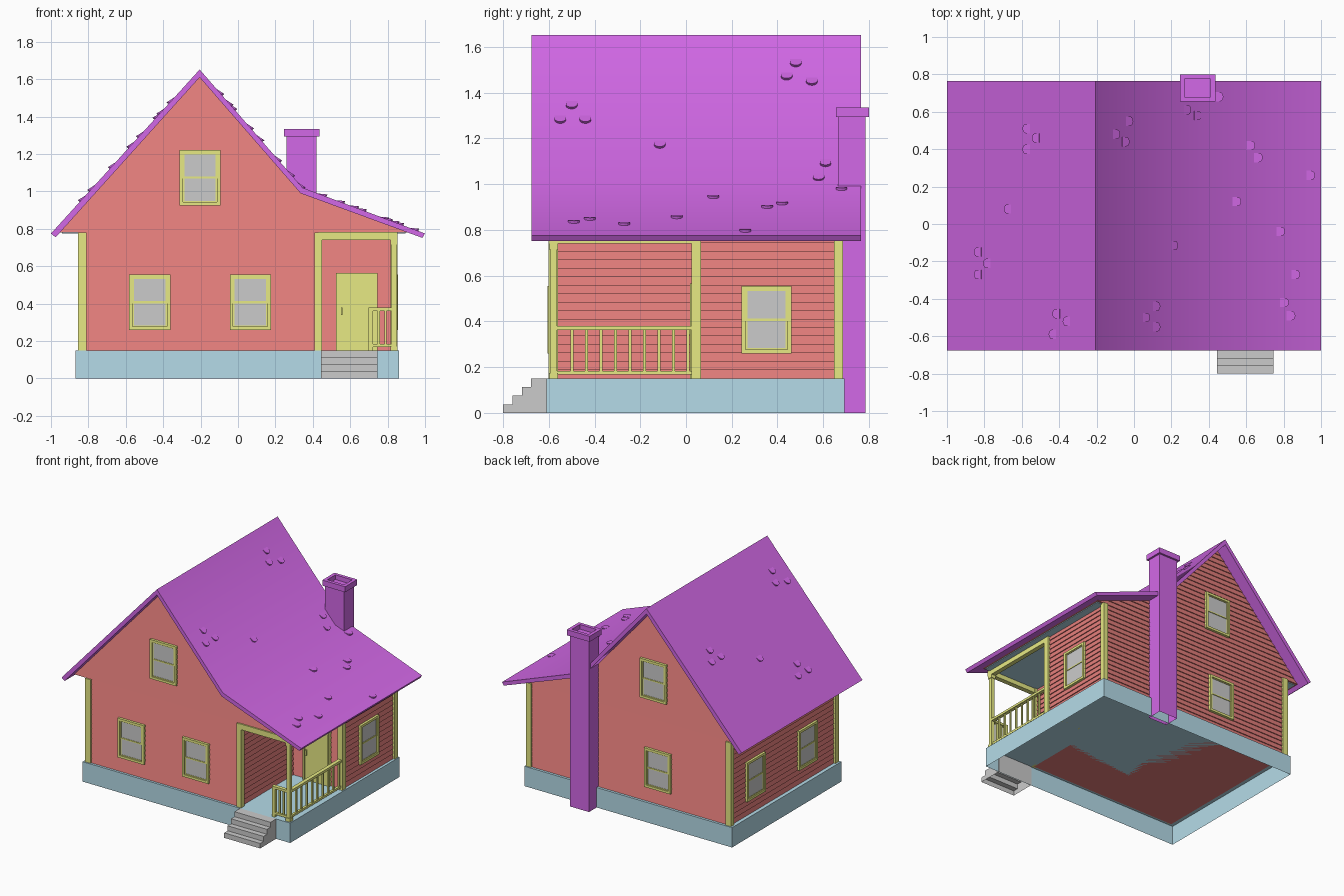
import bpy, bmesh, math
from mathutils import Matrix, Vector

if "Cube" in bpy.data.objects:
    bpy.data.objects.remove(bpy.data.objects["Cube"])


def material(name, rgb):
    m = bpy.data.materials.new(name)
    m.diffuse_color = (*rgb, 1)
    m.use_nodes = True
    m.node_tree.nodes["Principled BSDF"].inputs["Base Color"].default_value = m.diffuse_color
    return m


RED = material("siding_red", (0.78, 0.21, 0.20))
PURPLE = material("roof_purple", (0.65, 0.14, 0.80))
YELLOW = material("trim_yellow", (0.80, 0.82, 0.23))
BLUE = material("foundation_blue", (0.46, 0.71, 0.81))


def finish(name, bm, mat=None, matrix=None, open_bottom=False):
    bmesh.ops.recalc_face_normals(bm, faces=bm.faces)
    if open_bottom:
        low = [f for f in bm.faces if all(v.co.z < 0.001 for v in f.verts)]
        bmesh.ops.delete(bm, geom=low, context='FACES')
    me = bpy.data.meshes.new(name)
    bm.to_mesh(me)
    bm.free()
    ob = bpy.data.objects.new(name, me)
    bpy.context.collection.objects.link(ob)
    if mat:
        me.materials.append(mat)
    if matrix:
        ob.matrix_world = matrix
    return ob


def boxes(name, items, mat=None, matrix=None, open_bottom=False):
    """Each item is (x0, x1, y0, y1, z0, z1)."""
    bm = bmesh.new()
    for x0, x1, y0, y1, z0, z1 in items:
        m = Matrix.Translation(((x0 + x1) / 2, (y0 + y1) / 2, (z0 + z1) / 2))
        m = m @ Matrix.Diagonal((x1 - x0, y1 - y0, z1 - z0, 1))
        bmesh.ops.create_cube(bm, size=1, matrix=m)
    return finish(name, bm, mat, matrix, open_bottom)


def loft(bm, rings):
    """Skin a stack of closed rings and cap both ends."""
    vs = [[bm.verts.new(p) for p in r] for r in rings]
    n = len(vs[0])
    for a, b in zip(vs, vs[1:]):
        for i in range(n):
            bm.faces.new((a[i], a[(i + 1) % n], b[(i + 1) % n], b[i]))
    bm.faces.new(vs[0][::-1])
    bm.faces.new(vs[-1])


# Foundation skirt and stairs, both open underneath
boxes("foundation", [(-0.87, 0.862, -0.61, 0.694, 0, 0.15)], BLUE, None, True)
bm = bmesh.new()
prof = [(-0.605, 0), (-0.80, 0)]
for i in range(4):
    y = -0.80 + 0.041 * i
    prof += [(y, 0.0375 * (i + 1)), (y + 0.041 if i < 3 else -0.605, 0.0375 * (i + 1))]
loft(bm, [[(x, y, z) for y, z in prof] for x in (0.445, 0.745)])
finish("front_steps", bm, None, None, True)

# Clapboard walls: L-shaped plan, each course leaning out at its lower edge
LIP = 0.007
plan = [(-0.835, -0.585, -1, -1), (0.425, -0.585, 1, -1), (0.425, 0.05, 1, -1),
        (0.835, 0.05, 1, -1), (0.835, 0.668, 1, 1), (-0.835, 0.668, -1, 1)]
rings = []
for i in range(17):
    for z, d in ((0.15 + 0.63 * i / 17, LIP), (0.15 + 0.63 * (i + 1) / 17, 0)):
        rings.append([(x + sx * d, y + sy * d, z) for x, y, sx, sy in plan])
bm = bmesh.new()
loft(bm, rings)
finish("lower_walls", bm, RED)


# Clapboard gable storey filling the space under the roof
def gable_span(z):
    left = -0.205 - (1.612 - z) / 1.11
    right = -0.205 + (1.612 - z) / 1.148 if z > 0.992 else 0.335 + (0.992 - z) / 0.369
    return left, right


rings = []
for i in range(22):
    for z, d in ((0.78 + 0.83 * i / 22, LIP), (0.78 + 0.83 * (i + 1) / 22, 0)):
        a, b = gable_span(z)
        y0, y1 = -0.585 - d, 0.668 + d
        rings.append([(a, y0, z), (b, y0, z), (b, y1, z), (a, y1, z)])
bm = bmesh.new()
loft(bm, rings)
finish("gable_walls", bm, RED)
boxes("porch_ceiling", [(-0.94, 0.895, -0.58, 0.66, 0.775, 0.785)], BLUE)

# Roof: bent slab, shaded smoothly over the shallow bend only
top = [(-1.0, 0.775), (-0.205, 1.652), (0.345, 1.02), (1.0, 0.775)]
under = [(0.985, 0.752), (0.335, 0.99), (-0.205, 1.61), (-0.975, 0.755)]
bm = bmesh.new()
loft(bm, [[(x, y, z) for x, z in top + under] for y in (-0.675, 0.765)])
roof = finish("roof", bm, PURPLE)
bpy.context.view_layer.objects.active = roof
roof.select_set(True)
bpy.ops.object.shade_smooth_by_angle(angle=math.radians(40))
roof.select_set(False)

# Raised half-round shingles scattered on the roof (plan positions)
spots = [(-.57, .51), (-.52, .46), (-.57, .40), (-.67, .08), (-.83, -.15), (-.78, -.21),
         (-.83, -.27), (-.41, -.48), (-.355, -.52), (-.43, -.59), (-.10, .48), (-.03, .55),
         (-.05, .44), (.28, .61), (.335, .58), (.45, .68), (.62, .42), (.66, .355),
         (.94, .26), (.545, .12), (.21, -.115), (.78, -.04), (.86, -.27), (.80, -.42),
         (.835, -.49), (.115, -.44), (.06, -.50), (.115, -.55)]
outline = [(-0.02, 0.025)] + [(0.005 + 0.02 * math.sin(t), 0.025 * math.cos(t))
                              for t in [math.pi * k / 6 for k in range(7)]] + [(-0.02, -0.025)]
bm = bmesh.new()
for x, y in spots:
    (xa, za), (xb, zb) = next((p, q) for p, q in zip(top, top[1:]) if p[0] <= x <= q[0])
    u = Vector((xb - xa, 0, zb - za)).normalized()
    if u.z > 0:
        u = -u
    n = Vector((-u.z * (1 if u.x > 0 else -1), 0, abs(u.x)))
    c = Vector((x, y, za + (zb - za) * (x - xa) / (xb - xa)))
    low = [c + u * a + Vector((0, b, 0)) - n * 0.004 for a, b in outline]
    high = [c + u * a + Vector((0, b, 0)) + n * (0.006 + 0.27 * (a + 0.001)) for a, b in outline]
    high = [p if (p - q).dot(n) > 0.0045 else q + n * 0.0045 for p, q in zip(high, low)]
    loft(bm, [low, high])
finish("roof_shingles", bm, PURPLE)

# Chimney with hollow cap
boxes("chimney", [(0.26, 0.42, 0.665, 0.785, 0, 1.30)], PURPLE, None, True)
boxes("chimney_cap", [(0.245, 0.435, 0.655, 0.68, 1.293, 1.335), (0.245, 0.435, 0.775, 0.80, 1.293, 1.335),
                      (0.245, 0.27, 0.68, 0.775, 1.293, 1.335), (0.41, 0.435, 0.68, 0.775, 1.293, 1.335)], PURPLE)

# Corner boards wrapping the house corners
boxes("corner_boards", [
    (-0.855, -0.81, -0.602, -0.56, 0.15, 0.78), (-0.855, -0.81, 0.647, 0.686, 0.15, 0.78),
    (0.408, 0.448, -0.602, -0.56, 0.15, 0.78), (0.815, 0.854, 0.647, 0.686, 0.15, 0.78),
    (0.815, 0.854, 0.024, 0.066, 0.15, 0.78)], YELLOW)

# Porch post, beams and railings
boxes("porch_post", [(0.820, 0.848, -0.593, -0.565, 0.15, 0.78),
                     (0.815, 0.853, -0.599, -0.560, 0.15, 0.175),
                     (0.815, 0.853, -0.599, -0.560, 0.715, 0.74)], YELLOW)
boxes("porch_beams", [(0.43, 0.853, -0.602, -0.565, 0.74, 0.782),
                      (0.818, 0.853, -0.58, 0.03, 0.74, 0.782)], YELLOW)
rails = [(0.820, 0.848, -0.57, 0.03, 0.362, 0.38), (0.825, 0.843, -0.57, 0.03, 0.168, 0.184),
         (0.70, 0.82, -0.593, -0.565, 0.362, 0.38), (0.70, 0.82, -0.588, -0.570, 0.168, 0.184),
         (0.697, 0.722, -0.593, -0.565, 0.15, 0.38)]
rails += [(0.828, 0.840, -0.505 + 0.0635 * i, -0.493 + 0.0635 * i, 0.18, 0.365) for i in range(9)]
rails += [(x, x + 0.012, -0.585, -0.573, 0.18, 0.365) for x in (0.747, 0.782)]
boxes("porch_railing", rails, YELLOW)

# Front door inside the porch
boxes("door", [(0.54, 0.73, 0.025, 0.055, 0.15, 0.55)], YELLOW)
boxes("door_frame", [(0.525, 0.54, 0.017, 0.055, 0.15, 0.565), (0.73, 0.745, 0.017, 0.055, 0.15, 0.565),
                     (0.54, 0.73, 0.017, 0.055, 0.55, 0.565)], YELLOW)
boxes("door_handle", [(0.55, 0.56, 0.010, 0.027, 0.34, 0.38)], YELLOW)


# Sash windows, drawn facing -y and turned to their wall
def rim(w, h, t, y0, z=0):
    return [(-w, -w + t, y0, 0.01, z - h, z + h), (w - t, w, y0, 0.01, z - h, z + h),
            (-w + t, w - t, y0, 0.01, z - h, z - h + t), (-w + t, w - t, y0, 0.01, z + h - t, z + h)]


def window(name, x, y, z, turn):
    m = Matrix.Translation((x, y, z)) @ Matrix.Rotation(math.radians(turn), 4, 'Z')
    boxes(name + "_frame", rim(0.11, 0.148, 0.018, -0.021), YELLOW, m)
    boxes(name + "_sashes", rim(0.092, 0.069, 0.008, -0.015, 0.064)
          + rim(0.092, 0.069, 0.008, -0.012, -0.063), YELLOW, m)
    boxes(name + "_glass", [(-0.087, 0.087, -0.010, 0.01, -0.13, 0.13)], None, m)


FRONT, BACK, LEFT, RIGHT = -0.585, 0.668, -0.835, 0.835
window("front_window_left", -0.472, FRONT, 0.407, 0)
window("front_window_right", 0.066, FRONT, 0.407, 0)
window("front_window_upper", -0.203, FRONT, 1.073, 0)
window("right_window", RIGHT, 0.352, 0.407, 90)
window("back_window_upper", -0.205, BACK, 1.073, 180)
window("back_window_lower", -0.24, BACK, 0.407, 180)
window("left_window_back", LEFT, 0.38, 0.407, -90)
window("left_window_front", LEFT, -0.24, 0.407, -90)
